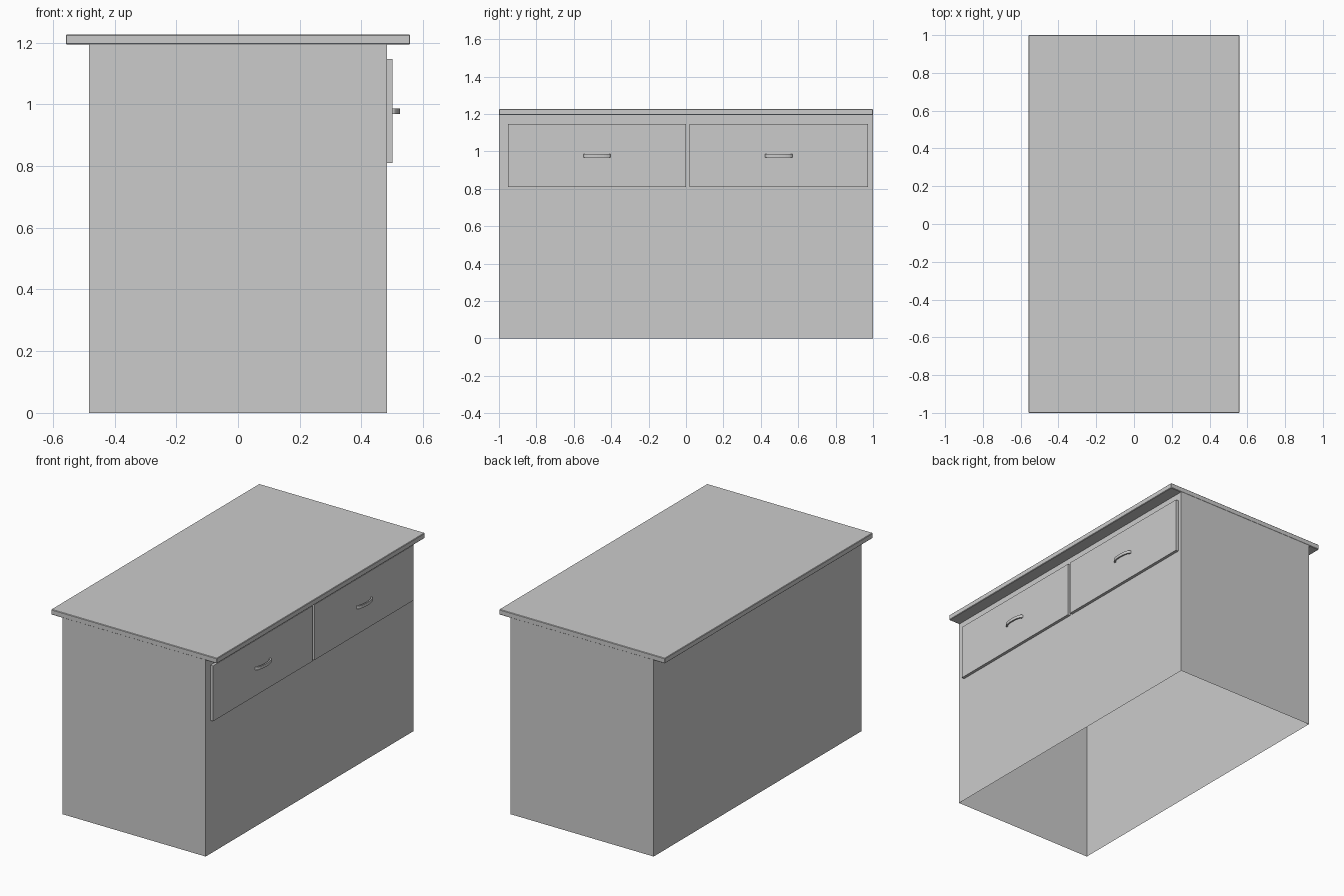
import bpy, bmesh
from math import sin, cos, pi

if "Cube" in bpy.data.objects:
    bpy.data.objects.remove(bpy.data.objects["Cube"])


def finish(name, bm):
    bmesh.ops.recalc_face_normals(bm, faces=bm.faces)
    me = bpy.data.meshes.new(name)
    bm.to_mesh(me)
    bm.free()
    ob = bpy.data.objects.new(name, me)
    bpy.context.collection.objects.link(ob)
    return ob


def box(name, lo, hi, bevel=0.0, open_bottom=False):
    bm = bmesh.new()
    bmesh.ops.create_cube(bm, size=1)
    for v in bm.verts:
        v.co = [(a + b) / 2 + c * (b - a) for a, b, c in zip(lo, hi, v.co)]
    bm.normal_update()
    if open_bottom:
        bmesh.ops.delete(bm, geom=[f for f in bm.faces if f.normal.z < -0.9],
                         context='FACES')
    if bevel:
        bmesh.ops.bevel(bm, geom=bm.edges[:], offset=bevel, segments=1,
                        affect='EDGES')
    return finish(name, bm)


def bow_handle(name, x, y, z, n=12):
    # curved bar: outer and inner arcs joined as a band, then given height
    def arc(half, depth):
        return [(x + depth * max(0, sin(pi * i / n)) ** 0.8,
                 y - half * cos(pi * i / n)) for i in range(n + 1)]
    outer, inner = arc(0.073, 0.026), arc(0.062, 0.017)
    h = 0.009
    bm = bmesh.new()
    rings = [[bm.verts.new((*p, z + s)) for p, s in
              ((o, -h), (o, h), (i, h), (i, -h))]
             for o, i in zip(outer, inner)]
    for a, b in zip(rings, rings[1:]):
        for k in range(4):
            m = (k + 1) % 4
            bm.faces.new((a[k], a[m], b[m], b[k]))
    bm.faces.new(rings[0])
    bm.faces.new(rings[-1])
    return finish(name, bm)


# hollow cabinet shell, open underneath
box("cabinet_body", (-0.482, -0.999, 0), (0.482, 0.999, 1.196), open_bottom=True)

# worktop overhanging the two long sides
box("worktop", (-0.558, -1, 1.194), (0.558, 1, 1.226), bevel=0.003)

# two drawer fronts with bow handles
for side, yc in (("left", -0.476), ("right", 0.496)):
    box(f"drawer_front_{side}", (0.48, yc - 0.477, 0.81), (0.50, yc + 0.477, 1.147))
    bow_handle(f"drawer_handle_{side}", 0.499, yc, 0.977)
